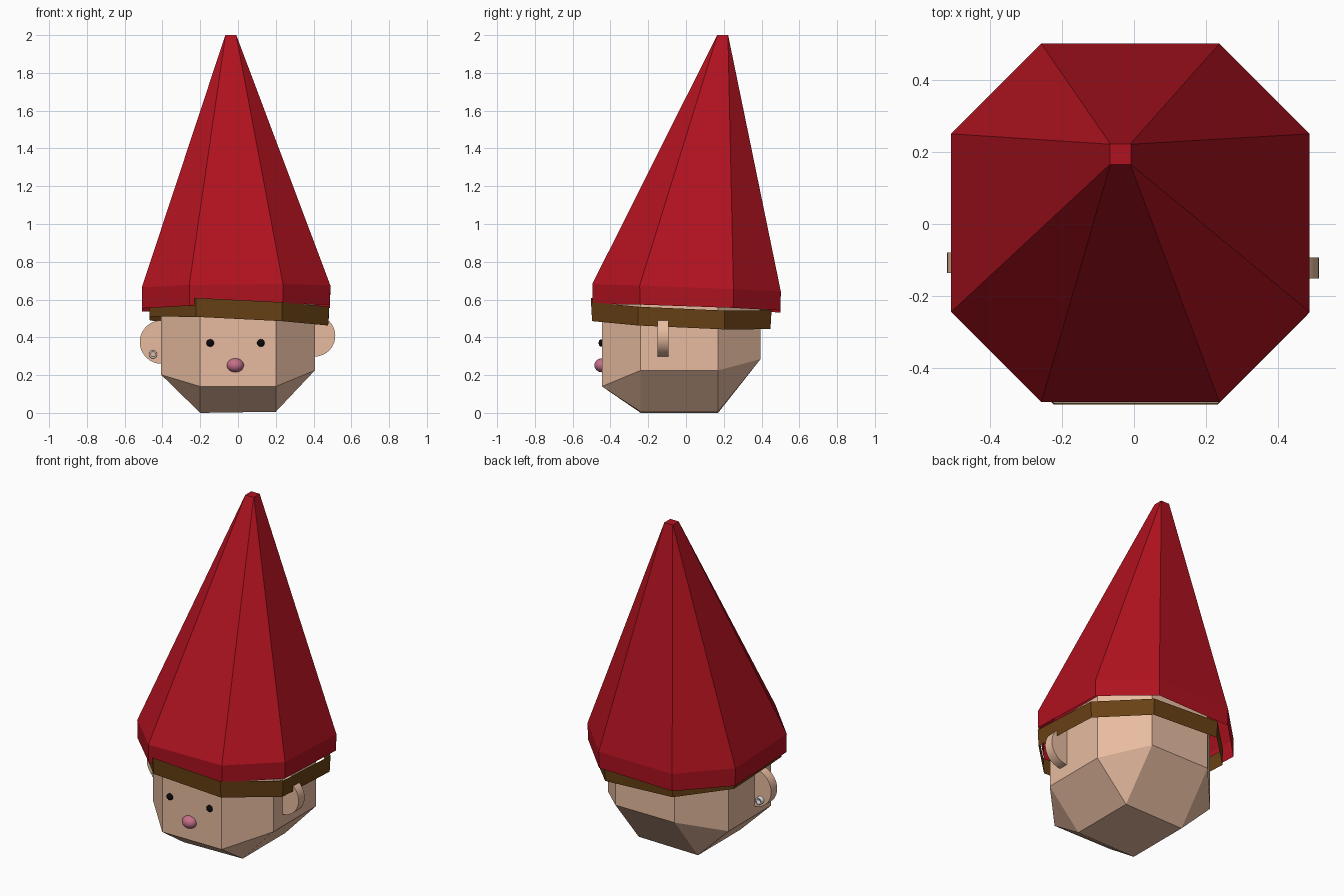
import bpy, bmesh, math
from mathutils import Vector

if "Cube" in bpy.data.objects:
    bpy.data.objects.remove(bpy.data.objects["Cube"])


def material(name, r, g, b):
    m = bpy.data.materials.new(name)
    m.diffuse_color = (r, g, b, 1)
    m.use_nodes = True
    m.node_tree.nodes["Principled BSDF"].inputs["Base Color"].default_value = m.diffuse_color
    return m


SKIN = material("skin", 0.8, 0.5, 0.35)
RED = material("red_felt", 0.43, 0.006, 0.014)
BROWN = material("brown", 0.14, 0.053, 0.007)
BLACK = material("black", 0.003, 0.003, 0.003)
PINK = material("pink", 0.55, 0.16, 0.25)


def finish(bm, name, mat=None):
    bmesh.ops.remove_doubles(bm, verts=bm.verts, dist=0.0005)
    bmesh.ops.recalc_face_normals(bm, faces=bm.faces)
    me = bpy.data.meshes.new(name)
    bm.to_mesh(me)
    bm.free()
    ob = bpy.data.objects.new(name, me)
    bpy.context.collection.objects.link(ob)
    if mat:
        me.materials.append(mat)
    return ob


def octagon(cx, cy, half, side, height):
    """Chamfered square; height is a function of x and y."""
    pts = [(side, -half), (half, -side), (half, side), (side, half),
           (-side, half), (-half, side), (-half, -side), (-side, -half)]
    return [Vector((cx + x, cy + y, height(cx + x, cy + y))) for x, y in pts]


def loft(name, rings, mat, cap_top=False, cap_bottom=False):
    bm = bmesh.new()
    loops = [[bm.verts.new(p) for p in ring] for ring in rings]
    for a, b in zip(loops, loops[1:]):
        for i in range(8):
            j = (i + 1) % 8
            bm.faces.new((a[i], a[j], b[j], b[i]))
    if cap_top:
        bm.faces.new(loops[-1])
    if cap_bottom:
        bm.faces.new(loops[0][::-1])
    return finish(bm, name, mat)


# Pointed hat: open tilted rim, leaning to a small square tip
loft("hat", [
    octagon(-0.01, 0.003, 0.497, 0.247, lambda x, y: 0.555 + 0.02 * x - 0.035 * y),
    octagon(-0.01, 0.003, 0.499, 0.248, lambda x, y: 0.66 + 0.01 * x - 0.04 * y),
    octagon(-0.038, 0.194, 0.029, 0.028, lambda x, y: 2.0)], RED, cap_top=True)

# Hat band, open ring tilted the other way
loft("hat_band", [
    octagon(0.005, -0.025, h, 0.228, lambda x, y, z=z: z - 0.05 * x - 0.045 * y)
    for h, z in ((0.472, 0.475), (0.478, 0.575))], BROWN)

# Head: chamfered block with a sloping jaw; the inner caps collapse to a square
X, Y0, Y1 = 0.407, -0.445, 0.395
SX, SY0, SY1 = 0.2, -0.24, 0.17


def head_ring(zf, zr, zb, zl):
    return [Vector(p) for p in (
        (SX, Y0, zf), (X, SY0, zr), (X, SY1, zr), (SX, Y1, zb),
        (-SX, Y1, zb), (-X, SY1, zl), (-X, SY0, zl), (-SX, Y0, zf))]


def head_cap(z, tilt):
    return [Vector((sx * SX, y, z + tilt * sx)) for sx, y in (
        (1, SY0), (1, SY0), (1, SY1), (1, SY1),
        (-1, SY1), (-1, SY1), (-1, SY0), (-1, SY0))]


bm = bmesh.new()
rings = [head_cap(0.003, 0.003), head_ring(0.14, 0.225, 0.285, 0.202),
         head_ring(0.59, 0.62, 0.63, 0.62), head_cap(0.8, 0)]
for a, b in zip(rings, rings[1:]):
    for i in range(8):
        j = (i + 1) % 8
        corners = []
        for p in (a[i], a[j], b[j], b[i]):
            if p not in corners:
                corners.append(p)
        bm.faces.new([bm.verts.new(p) for p in corners])
for ring in (rings[0], rings[-1]):
    bm.faces.new([bm.verts.new(ring[i]) for i in (0, 2, 4, 6)])
finish(bm, "head", SKIN)


def smooth(ob, name, mat):
    ob.name = name
    if mat:
        ob.data.materials.append(mat)
    bpy.ops.object.shade_smooth_by_angle()


# Ears: round discs facing forward
for name, x, y, z, r in (("ear_left", -0.405, -0.108, 0.375, 0.115),
                         ("ear_right", 0.405, -0.122, 0.408, 0.11)):
    bpy.ops.mesh.primitive_cylinder_add(vertices=40, radius=r, depth=0.058,
                                        location=(x, y, z),
                                        rotation=(math.pi / 2, 0, 0))
    smooth(bpy.context.object, name, SKIN)

# Earring: small grey tube through one ear
bpy.ops.mesh.primitive_cylinder_add(vertices=20, radius=0.022, depth=0.1,
                                    end_fill_type='NOTHING',
                                    location=(-0.45, -0.108, 0.31),
                                    rotation=(math.pi / 2, 0, 0))
earring = bpy.context.object
smooth(earring, "earring", None)
wall = earring.modifiers.new("wall", 'SOLIDIFY')
wall.thickness = 0.009

# Eyes and nose
for name, loc, size, mat in (
        ("eye_left", (-0.147, -0.445, 0.37), (0.02, 0.018, 0.02), BLACK),
        ("eye_right", (0.121, -0.445, 0.37), (0.02, 0.018, 0.02), BLACK),
        ("nose", (-0.014, -0.445, 0.252), (0.045, 0.04, 0.037), PINK)):
    bpy.ops.mesh.primitive_uv_sphere_add(segments=24, ring_count=12, radius=1,
                                         location=loc)
    bpy.context.object.scale = size
    smooth(bpy.context.object, name, mat)
